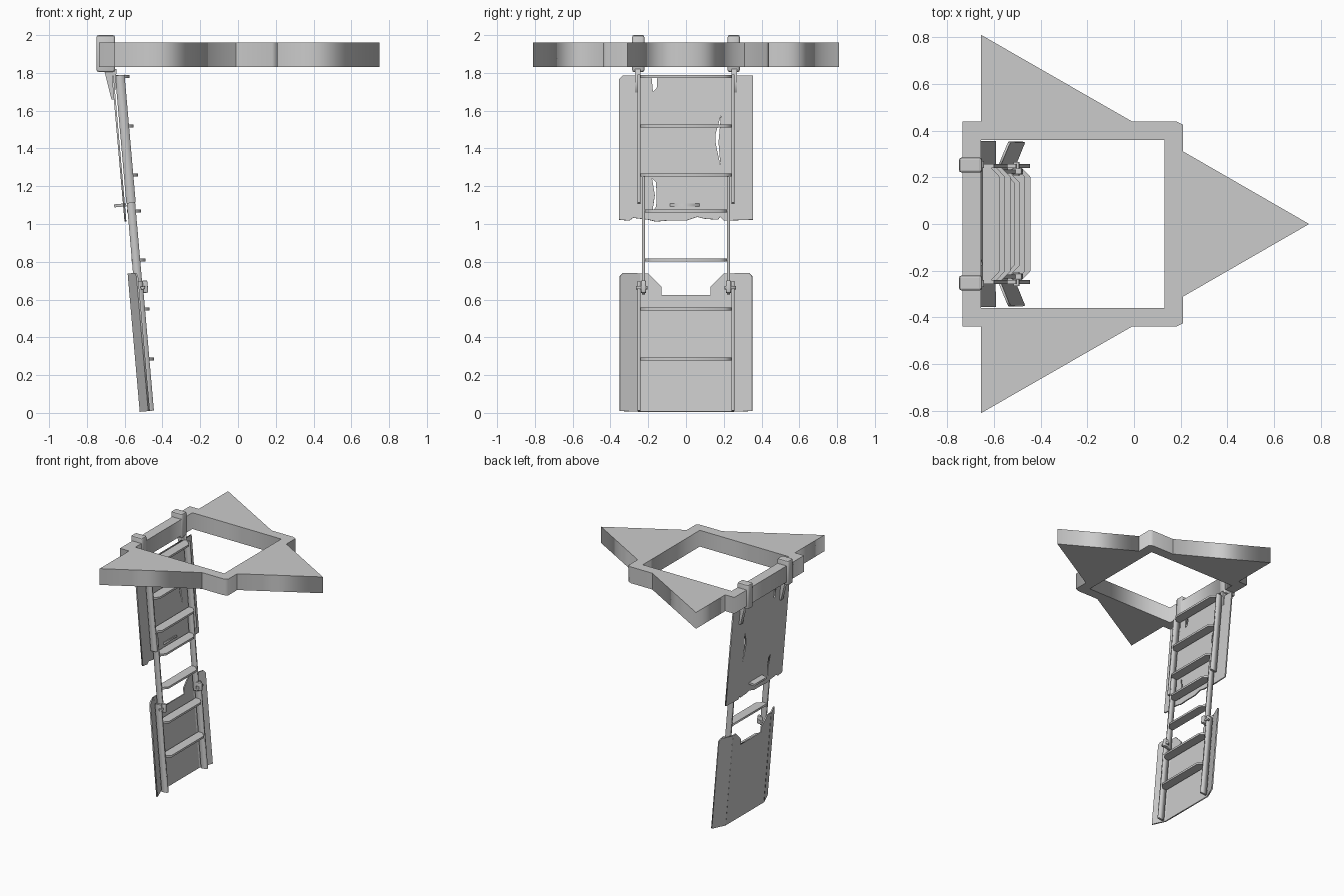
import bpy, math
from mathutils import Matrix, Vector

if "Cube" in bpy.data.objects:
    bpy.data.objects.remove(bpy.data.objects["Cube"])

TILT = math.radians(5)
LEAN = Matrix.Translation((-0.47, 0, 0.01)) @ Matrix.Rotation(-TILT, 4, 'Y')

mat = bpy.data.materials.new("plain grey")
mat.diffuse_color = (0.6, 0.6, 0.6, 1)
mat.use_nodes = True
mat.node_tree.nodes["Principled BSDF"].inputs["Base Color"].default_value = mat.diffuse_color


def plate(name, loops, lo, hi, basis=Matrix()):
    """Outline (first loop) with holes (other loops), extruded from lo to hi along local z."""
    cu = bpy.data.curves.new(name, 'CURVE')
    cu.dimensions = '2D'
    cu.fill_mode = 'BOTH'
    cu.extrude = (hi - lo) / 2
    for loop in loops:
        sp = cu.splines.new('POLY')
        sp.points.add(len(loop) - 1)
        for p, (a, b) in zip(sp.points, loop):
            p.co = (a, b, 0, 1)
        sp.use_cyclic_u = True
    tmp = bpy.data.objects.new(name + "_curve", cu)
    bpy.context.collection.objects.link(tmp)
    dg = bpy.context.evaluated_depsgraph_get()
    me = bpy.data.meshes.new_from_object(tmp.evaluated_get(dg))
    bpy.data.objects.remove(tmp)
    me.transform(basis @ Matrix.Translation((0, 0, (lo + hi) / 2)))
    me.materials.clear()
    me.materials.append(mat)
    ob = bpy.data.objects.new(name, me)
    bpy.context.collection.objects.link(ob)
    return ob


def box(name, x, y, z, basis=Matrix(), bevel=0):
    ob = plate(name, [[(x[0], y[0]), (x[1], y[0]), (x[1], y[1]), (x[0], y[1])]], z[0], z[1], basis)
    if bevel:
        m = ob.modifiers.new("weld", 'WELD')
        m.merge_threshold = 0.0005
        m = ob.modifiers.new("bevel", 'BEVEL')
        m.width, m.segments = bevel, 2
    return ob


def mirrored(half):
    return half + [(-a, b) for a, b in reversed(half)]


# Outlines drawn as (y, u) on the leaning ladder plane, thickness along its normal
FACE = LEAN @ Matrix(((0, 0, 1, 0), (1, 0, 0, 0), (0, 1, 0, 0), (0, 0, 0, 1)))
# Outlines drawn as (x, z), thickness along -y
SIDE = Matrix(((1, 0, 0, 0), (0, 0, -1, 0), (0, 1, 0, 0), (0, 0, 0, 1)))

# Hatch frame with its opening
plate("hatch_frame", [
    [(-.735, -.44), (.18, -.44), (.21, -.425), (.21, .425), (.18, .44), (-.735, .44)],
    [(-.655, -.36), (-.655, .36), (.13, .36), (.13, -.36)]], 1.83, 1.96)

# Triangular ceiling surround
plate("surround_point", [[(.21, -.311), (.75, 0), (.21, .311)]], 1.83, 1.96)
for s, side in ((1, "left"), (-1, "right")):
    plate("surround_wing_" + side, [[(-.655, .44 * s), (-.01, .44 * s), (-.655, .81 * s)]], 1.83, 1.96)

# Parts repeated on both sides of the ladder
for s, side in ((1, "left"), (-1, "right")):
    def span(a, b):
        return tuple(sorted((a * s, b * s)))

    box("lower_stile_" + side, (-.025, .025), span(.24, .257), (0, .69), LEAN)
    box("middle_stile_" + side, (-.022, .022), span(.217, .233), (.62, 1.25), LEAN)
    box("upper_stile_" + side, (-.025, .025), span(.24, .257), (1.105, 1.785), LEAN)
    # Sliding lock clips
    box("lock_clip_" + side, (.005, .05), span(.212, .238), (.625, .69), LEAN, .006)
    box("lock_pin_" + side, (.012, .035), span(.205, .265), (.645, .66), LEAN)
    # Hinge clamp over the frame and its tapered arm
    box("hinge_clamp_" + side, (-.75, -.65), span(.22, .285), (1.805, 2.0), bevel=.012)
    y0, y1 = span(.24, .27)
    plate("hinge_arm_" + side, [[(-.71, 1.82), (-.67, 1.66), (-.653, 1.66), (-.643, 1.82)]],
          -y1, -y0, SIDE)
    # Angled wing of the lower panel
    W = LEAN @ Matrix.Translation((-.045, .24 * s, 0)) @ Matrix.Rotation(
        -s * math.atan2(.045, .11), 4, 'Z') @ Matrix(((0, 0, 1, 0), (s, 0, 0, 0), (0, 1, 0, 0), (0, 0, 0, 1)))
    ob = plate("lower_panel_wing_" + side, [[(0, 0), (.119, 0), (.119, .715), (.1, .735), (0, .735)]],
               -.006, .004, W)
    if s < 0:
        ob.data.flip_normals()

# Treads: chamfered front corners, level
for i, z in enumerate((.285, .55, .81, 1.07, 1.26, 1.52, 1.78)):
    cx = -.47 - (z - .01) * math.tan(TILT)
    w = .218 if z in (.81, 1.07) else .242
    plate("tread_%d" % (i + 1), [[(cx - .025, -w), (cx + .012, -w), (cx + .05, -w + .04),
                                  (cx + .05, w - .04), (cx + .012, w), (cx - .025, w)]],
          z - .008, z + .008)

# Lower panel with top notch
plate("lower_panel", [mirrored([(.24, 0), (.24, .735), (.2, .735), (.13, .665), (.13, .62)])],
      -.05, -.04, FACE)

# Upper panel with ragged bottom edge and splits
plate("upper_panel", [
    [(.355, 1.02), (.355, 1.785), (-.335, 1.785), (-.355, 1.765), (-.355, 1.02), (-.3, 1.015),
     (-.28, 1.03), (-.2, 1.02), (-.16, 1.01), (-.1, 1.015), (0, 1.015), (.06, 1.035),
     (.1, 1.025), (.17, 1.02), (.18, 1.035), (.2, 1.015)],
    [(-.182, 1.775), (-.175, 1.7), (-.155, 1.72), (-.152, 1.775)],
    [(.185, 1.575), (.155, 1.47), (.158, 1.42), (.182, 1.31), (.172, 1.43)],
    [(-.18, 1.24), (-.165, 1.15), (-.178, 1.06), (-.158, 1.09), (-.155, 1.16), (-.16, 1.22)]],
    -.043, -.033, FACE)

# Pull handle on the upper panel
box("pull_handle", (-.09, -.026), (-.085, .072), (1.09, 1.106), LEAN)
